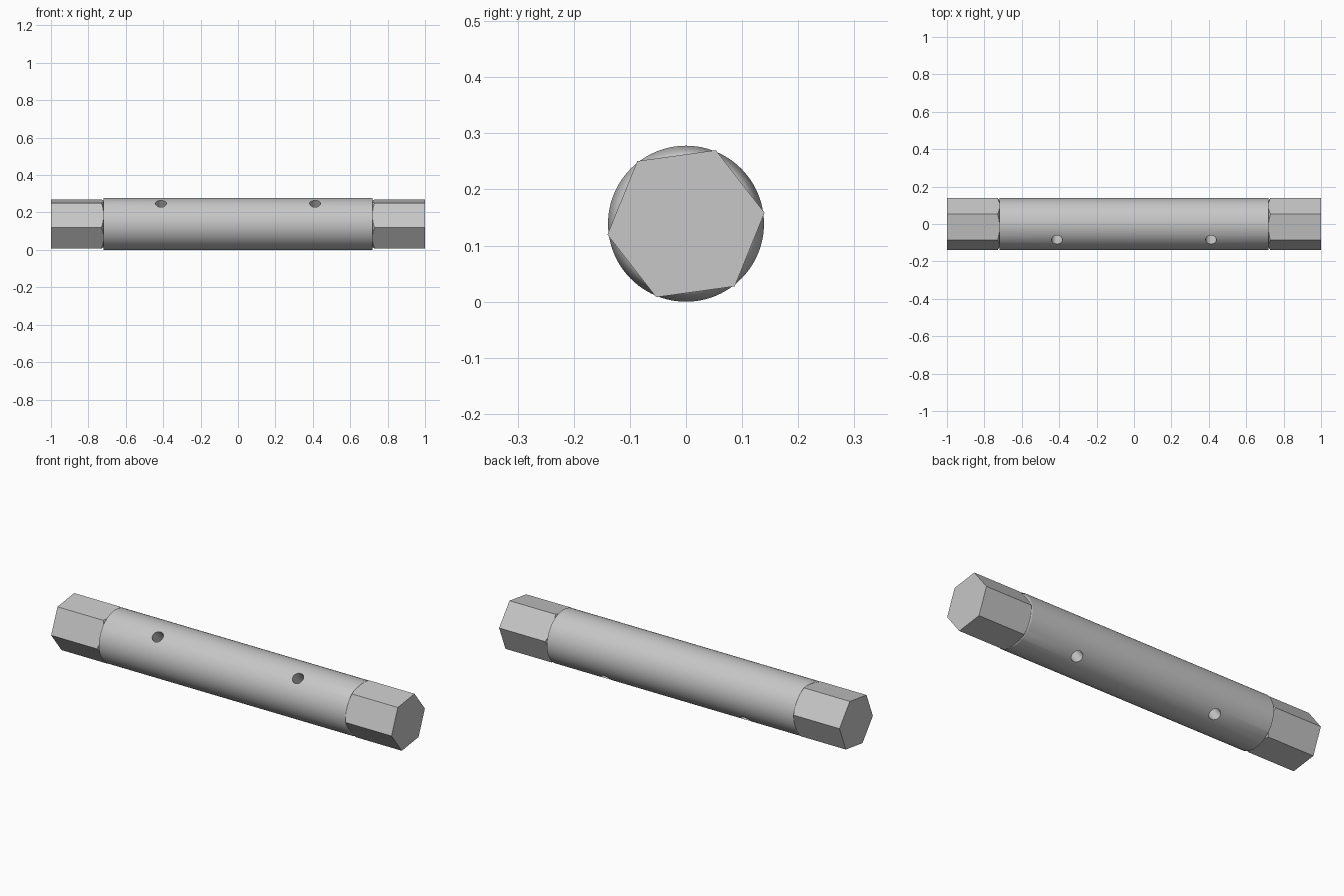
import bpy, bmesh, math
from mathutils import Vector

cube = bpy.data.objects.get("Cube")
if cube:
    bpy.data.objects.remove(cube, do_unlink=True)

AXIS_Z = 0.139        # height of the bar's axis
BODY_R = 0.139        # round shaft radius
HEX_R = 0.1414        # corner radius of the hex ends
SHOULDER = 0.72       # where shaft meets hex
TILT = math.radians(7.9)

steel = bpy.data.materials.new("grey_steel")
steel.use_nodes = True
color = (0.57, 0.57, 0.57, 1)
steel.diffuse_color = color
steel.node_tree.nodes["Principled BSDF"].inputs["Base Color"].default_value = color


def lathe(name, profile, sides, phase=0.0):
    """Closed solid turned about the x axis from (x, radius) points."""
    bm = bmesh.new()
    rings = []
    for x, r in profile:
        angles = [phase + 2 * math.pi * i / sides for i in range(sides)]
        rings.append([bm.verts.new((x, r * math.cos(a), AXIS_Z + r * math.sin(a)))
                      for a in angles])
    for a, b in zip(rings, rings[1:]):
        for i in range(sides):
            j = (i + 1) % sides
            bm.faces.new((a[i], a[j], b[j], b[i]))
    bm.faces.new(rings[0])
    bm.faces.new(rings[-1])
    bmesh.ops.recalc_face_normals(bm, faces=bm.faces)
    mesh = bpy.data.meshes.new(name)
    bm.to_mesh(mesh)
    bm.free()
    mesh.materials.append(steel)
    obj = bpy.data.objects.new(name, mesh)
    bpy.context.collection.objects.link(obj)
    return obj


def cut(obj, tool, operation):
    """Apply a boolean and discard the tool."""
    mod = obj.modifiers.new("cut", 'BOOLEAN')
    mod.object, mod.operation, mod.solver = tool, operation, 'EXACT'
    bpy.context.view_layer.objects.active = obj
    bpy.ops.object.modifier_apply(modifier=mod.name)
    bpy.data.objects.remove(tool, do_unlink=True)


# Round shaft with flat shoulders
shaft = lathe("round_shaft", [(-SHOULDER, 0.11), (-SHOULDER, BODY_R),
                              (SHOULDER, BODY_R), (SHOULDER, 0.11)], 96)

# Two cross holes drilled through a corner direction
drill_dir = Vector((0, math.cos(TILT + math.radians(120)),
                    math.sin(TILT + math.radians(120))))
for x in (-0.412, 0.412):
    bpy.ops.mesh.primitive_cylinder_add(vertices=32, radius=0.029, depth=0.5,
                                        location=(x, 0, AXIS_Z))
    drill = bpy.context.object
    drill.name = "drill"
    drill.rotation_euler = drill_dir.to_track_quat('Z', 'X').to_euler()
    drill.data.materials.append(steel)
    cut(shaft, drill, 'DIFFERENCE')

# Smooth shaft; hole rims stay crisp while shoulders blend into the side
bm = bmesh.new()
bm.from_mesh(shaft.data)
for f in bm.faces:
    f.smooth = True
for e in bm.edges:
    middle = abs(e.verts[0].co.x) < 0.6 and abs(e.verts[1].co.x) < 0.6
    e.smooth = not (middle and e.calc_face_angle(0) > math.radians(30))
bm.to_mesh(shaft.data)
bm.free()
blend = shaft.modifiers.new("blend", 'WEIGHTED_NORMAL')
blend.keep_sharp = True
blend.weight = 100

# Hexagonal ends, with the corners chamfered next to the shoulder
for name, s in (("left_hex_end", 1), ("right_hex_end", -1)):
    hex_end = lathe(name, [(s * 0.70, HEX_R), (s, HEX_R)], 6, TILT)
    turned = lathe("chamfer", [(s * 0.705, 0.100), (s * 0.74, 0.158),
                               (s * 1.05, 0.158)], 96)
    cut(hex_end, turned, 'INTERSECT')
